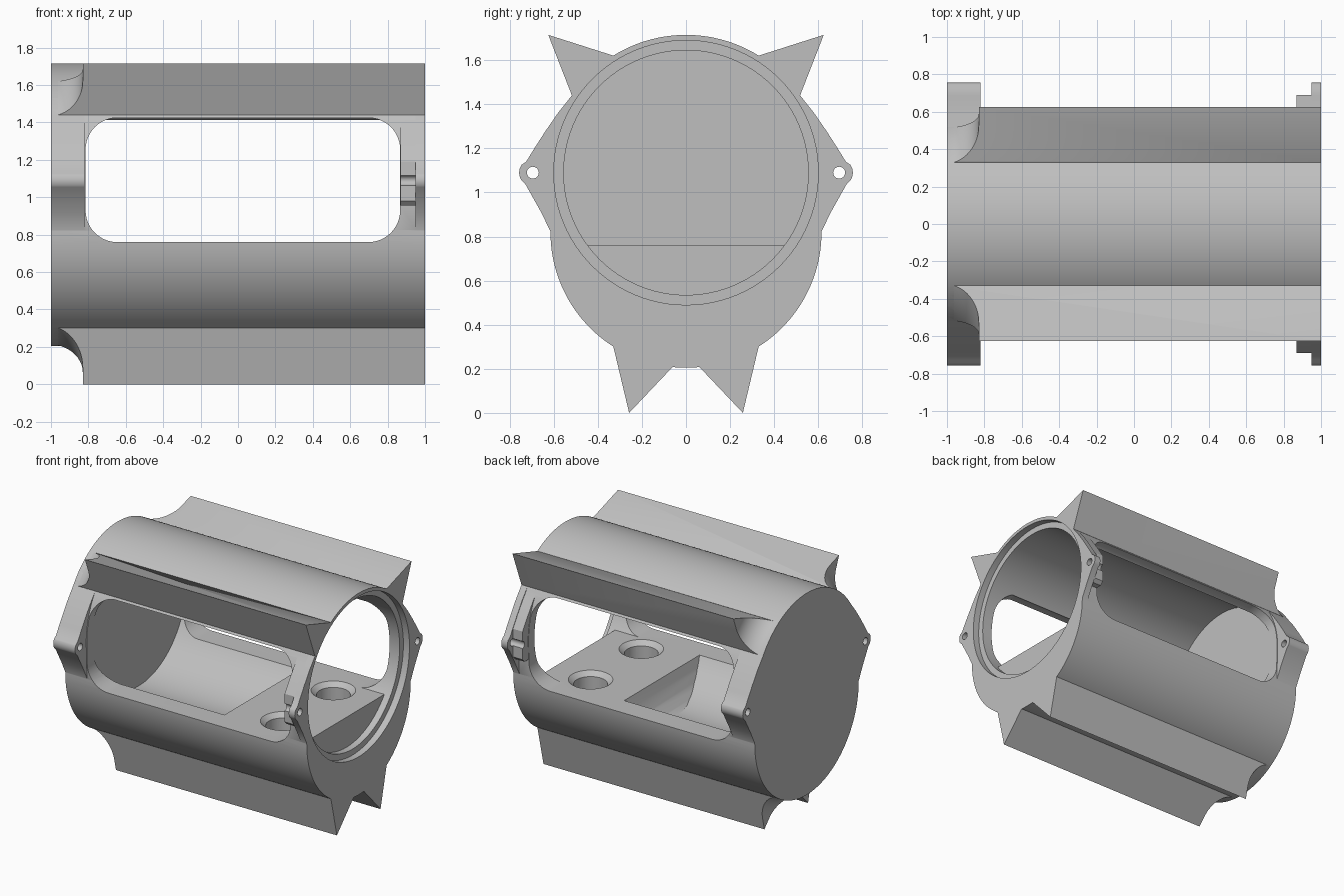
import bpy, bmesh, math
from mathutils import Vector

cube = bpy.data.objects.get("Cube")
if cube:
    bpy.data.objects.remove(cube, do_unlink=True)

grey = bpy.data.materials.new("machined grey")
grey.use_nodes = True
GREY = (0.52, 0.52, 0.52, 1)
grey.diffuse_color = GREY
grey.node_tree.nodes["Principled BSDF"].inputs["Base Color"].default_value = GREY

TOP_Z, TOP_R = 1.09, 0.625      # upper barrel axis and radius
LOW_Z, LOW_R = 0.82, 0.615      # lower barrel axis and radius
BORE_R, FLOOR_Z = 0.555, 0.76


def make(name, bm):
    bmesh.ops.recalc_face_normals(bm, faces=bm.faces)
    mesh = bpy.data.meshes.new(name)
    bm.to_mesh(mesh)
    bm.free()
    mesh.materials.append(grey)
    ob = bpy.data.objects.new(name, mesh)
    bpy.context.collection.objects.link(ob)
    return ob


def prism(name, pts, start, end, axis="x"):
    """Extrude a closed profile along x (points y,z) or along y (points x,z)."""
    bm = bmesh.new()
    place = (lambda p: (start, p[0], p[1])) if axis == "x" else (lambda p: (p[0], start, p[1]))
    face = bm.faces.new([bm.verts.new(place(p)) for p in pts])
    new = bmesh.ops.extrude_face_region(bm, geom=[face])["geom"]
    step = Vector((end - start, 0, 0) if axis == "x" else (0, end - start, 0))
    bmesh.ops.translate(bm, vec=step, verts=[v for v in new if isinstance(v, bmesh.types.BMVert)])
    return make(name, bm)


def lathe(name, profile, z, n=96):
    """Spin a closed (x, radius) profile into a ring around a lengthwise axis."""
    bm = bmesh.new()
    rings = []
    for i in range(n):
        a = math.tau * i / n
        rings.append([bm.verts.new((x, r * math.cos(a), z + r * math.sin(a))) for x, r in profile])
    m = len(profile)
    for i in range(n):
        p, q = rings[i], rings[(i + 1) % n]
        for j in range(m):
            bm.faces.new((p[j], p[(j + 1) % m], q[(j + 1) % m], q[j]))
    return make(name, bm)


def arc(cx, cz, r, a0, a1, n):
    return [(cx + r * math.cos(math.radians(a0 + (a1 - a0) * i / n)),
             cz + r * math.sin(math.radians(a0 + (a1 - a0) * i / n))) for i in range(n + 1)]


def circle(cy, cz, r, n=96):
    return arc(cy, cz, r, 0, 360, n)[:-1]


def upright(name, x, y, z, depth, r_low, r_top):
    bm = bmesh.new()
    bmesh.ops.create_cone(bm, cap_ends=True, segments=48, radius1=r_low, radius2=r_top, depth=depth)
    bmesh.ops.translate(bm, vec=(x, y, z), verts=bm.verts)
    return make(name, bm)


def combine(target, other, op):
    other.hide_render = True
    mod = target.modifiers.new(op.lower(), "BOOLEAN")
    mod.operation, mod.object, mod.solver = op, other, "EXACT"
    bpy.context.view_layer.objects.active = target
    bpy.ops.object.modifier_apply(modifier=mod.name)
    bpy.data.objects.remove(other, do_unlink=True)


def runout(z, r):
    """Concave cutter that ends the fins short of the closed end."""
    curve = [(x, rr) for x, rr in arc(-1, r + 0.17, 0.17, -90, 0, 14)]
    return lathe("runout", [(-1.1, r)] + curve + [(-0.83, r + 0.7), (-1.1, r + 0.7)], z)


# Barrel: two stacked round sections
body = prism("housing", arc(0, TOP_Z, TOP_R, 0, 180, 72) + arc(0, LOW_Z, LOW_R, 180, 360, 72), -1, 1)

# Rounded window straight through both sides
x0, x1, z0, z1, c = -0.815, 0.867, FLOOR_Z, 1.425, 0.17
window = (arc(x1 - c, z1 - c, c, 0, 90, 12) + arc(x0 + c, z1 - c, c, 90, 180, 12)
          + arc(x0 + c, z0 + c, c, 180, 270, 12) + arc(x1 - c, z0 + c, c, 270, 360, 12))
combine(body, prism("window", window, -1, 1, "y"), "DIFFERENCE")

# Lugs, tabs and fins on both sides
lug = ([(0.3, 1.44), (0.3, 0.81), (0.608, 0.81), (0.66, 0.915), (0.73, 1.04)]
       + arc(0.695, TOP_Z, 0.062, -35, 35, 8)
       + [(0.725, 1.14), (0.685, 1.205), (0.64, 1.275), (0.58, 1.362), (0.518, 1.44)])
tab = [(0.5, 0.955), (0.665, 0.955), (0.69, 0.98), (0.69, 1.19), (0.635, 1.275), (0.575, 1.36), (0.52, 1.43),
       (0.4, 1.43)]
top_fin = [(0.33, 1.621), (0.625, 1.715), (0.518, 1.441), (0.42, 1.4), (0.25, 1.55)]
low_fin = [(0.33, 0.302), (0.258, 0.0), (0.06, 0.209), (0.06, 0.32), (0.25, 0.4)]


def add(name, pts, start, end, cut=None):
    for s in (1, -1):
        part = prism(name, [(s * y, z) for y, z in pts], start, end)
        if cut:
            combine(part, runout(*cut), "DIFFERENCE")
        combine(body, part, "UNION")


add("closed_end_lug", lug, -1, -0.82)
add("open_end_lug", lug, 0.95, 1)
add("lug_tab", tab, 0.87, 0.955)
add("top_fin", top_fin, -1, 1, (TOP_Z, TOP_R - 0.004))
add("low_fin", low_fin, -1, 1, (LOW_Z, LOW_R - 0.004))

# Bore with a flat raised floor towards the open end
bore = prism("bore", circle(0, TOP_Z, BORE_R), -0.82, 1.1)
slope = [(0.20, FLOOR_Z), (0.175, 0.69), (0.14, 0.62), (0.09, 0.56), (0.03, 0.52)]
floor = prism("floor", slope + [(0.03, 0.4), (0.9, 0.4), (0.9, FLOOR_Z)], -0.8, 0.8, "y")
combine(bore, floor, "DIFFERENCE")
combine(body, bore, "DIFFERENCE")
combine(body, prism("counterbore", circle(0, TOP_Z, 0.6), 0.95, 1.1), "DIFFERENCE")

# Chamfered sockets in the floor and pin holes in the lugs
for s in (1, -1):
    combine(body, upright("socket", 0.58, 0.3 * s, 0.72, 0.24, 0.115, 0.115), "DIFFERENCE")
    combine(body, upright("socket_chamfer", 0.58, 0.3 * s, 0.75, 0.06, 0.105, 0.175), "DIFFERENCE")
    combine(body, prism("pin_hole", circle(0.695 * s, TOP_Z, 0.027, 24), -1.1, 1.1), "DIFFERENCE")

# Smooth curved walls, crisp edges
body.data.materials.clear()
body.data.materials.append(grey)
for p in body.data.polygons:
    p.material_index = 0
bpy.ops.object.select_all(action="DESELECT")
body.select_set(True)
bpy.context.view_layer.objects.active = body
bpy.ops.object.shade_smooth_by_angle(angle=math.radians(25))
